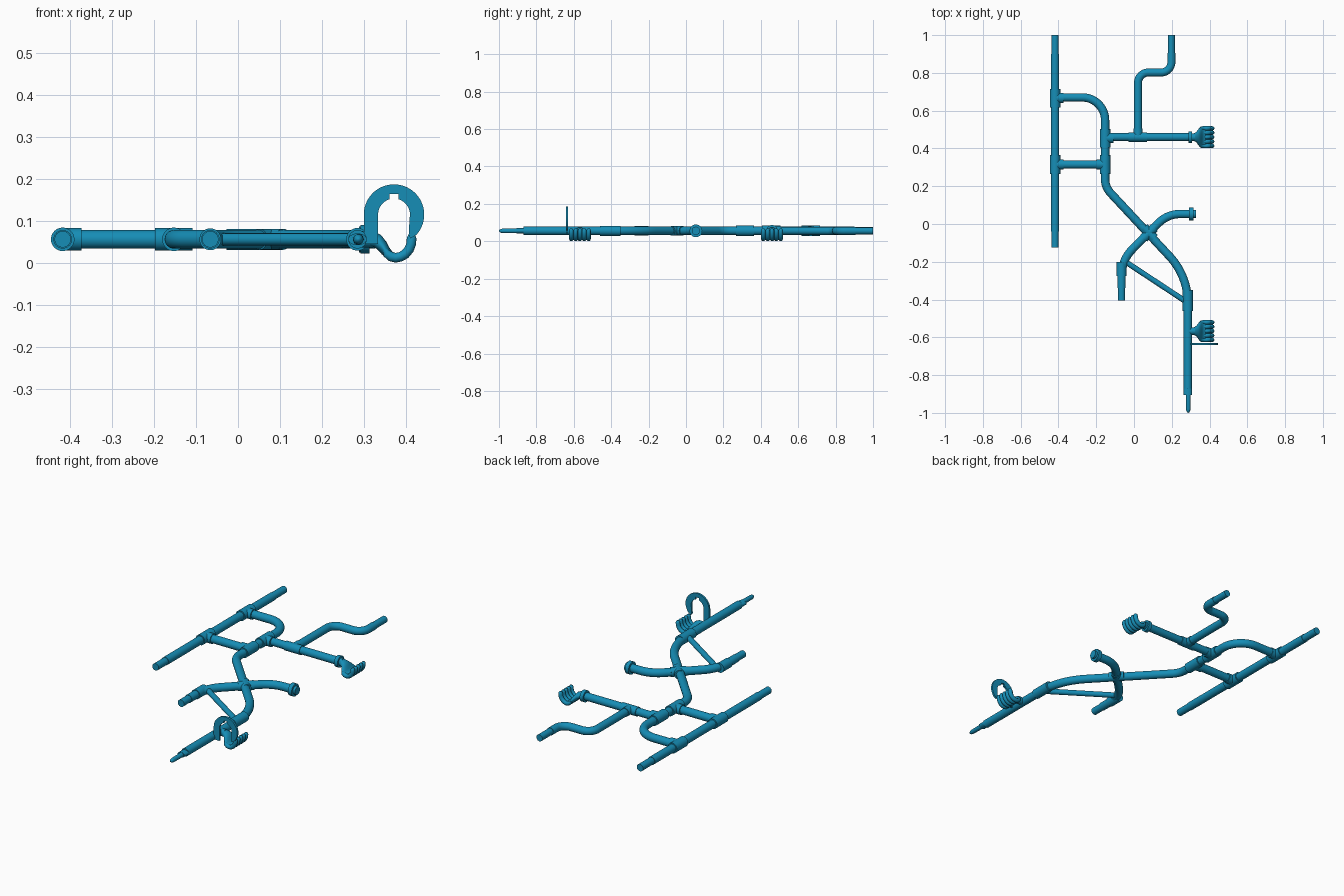
import bpy, bmesh, math
from mathutils import Vector

if "Cube" in bpy.data.objects:
    bpy.data.objects.remove(bpy.data.objects["Cube"])

Z = 0.056                      # height of the pipe centre lines
UP, SIDE = Vector((0, 0, 1)), Vector((0, 1, 0))
paint = bpy.data.materials.new("blue_paint")
paint.diffuse_color = (0.008, 0.27, 0.47, 1)
paint.use_nodes = True
paint.node_tree.nodes["Principled BSDF"].inputs["Base Color"].default_value = paint.diffuse_color


def finish(name, bm):
    bmesh.ops.recalc_face_normals(bm, faces=bm.faces)
    mesh = bpy.data.meshes.new(name)
    bm.to_mesh(mesh)
    bm.free()
    ob = bpy.data.objects.new(name, mesh)
    bpy.context.collection.objects.link(ob)
    mesh.materials.append(paint)
    bpy.ops.object.select_all(action='DESELECT')
    ob.select_set(True)
    bpy.context.view_layer.objects.active = ob
    bpy.ops.object.shade_smooth_by_angle(angle=math.radians(35))
    return ob


def sweep(name, path, radii, normal=UP, n=32):
    """Sweep an ellipse along a planar path; radii are (in plane, along normal)."""
    bm, rings = bmesh.new(), []
    for i, p in enumerate(path):
        t = (path[min(i + 1, len(path) - 1)] - path[max(i - 1, 0)]).normalized()
        u = t.cross(normal)
        a, b = radii[i]
        rings.append([bm.verts.new(p + u * a * math.cos(k * math.tau / n)
                                   + normal * b * math.sin(k * math.tau / n)) for k in range(n)])
    for r, s in zip(rings, rings[1:]):
        for k in range(n):
            bm.faces.new((r[k], r[(k + 1) % n], s[(k + 1) % n], s[k]))
    bm.faces.new(rings[0])
    bm.faces.new(rings[-1])
    return finish(name, bm)


def pipe(name, pts, r=0.022, flat=None):
    """Level pipe through (x, y[, bend radius]) points with rounded bends."""
    path = []
    for i, p in enumerate(pts):
        c = Vector((p[0], p[1], Z))
        if len(p) == 2:
            path.append(c)
            continue
        d0 = (Vector((*pts[i - 1][:2], Z)) - c).normalized()
        d1 = (Vector((*pts[i + 1][:2], Z)) - c).normalized()
        turn = math.pi - d0.angle(d1)
        cut = p[2] * math.tan(turn / 2)
        centre = c + (d0 + d1).normalized() * p[2] / math.cos(turn / 2)
        a, b = c + d0 * cut - centre, c + d1 * cut - centre
        for k in range(13):
            f = k / 12
            path.append(centre + (a * math.sin((1 - f) * turn) + b * math.sin(f * turn)) / math.sin(turn))
    return sweep(name, path, [(r, flat or r)] * len(path))


# long side rail with slimmer ends
pipe("side_rail", [(-0.418, 0.9), (-0.418, -0.04)])
pipe("side_rail_ends", [(-0.418, 1.0), (-0.418, -0.125)], 0.0195)

# main pipe: upper bend, diagonal and lower straight
pipe("main_pipe", [(-0.418, 0.67), (-0.153, 0.67, 0.12), (-0.153, 0.195, 0.11),
                   (0.285, -0.275, 0.36), (0.285, -0.87)])
pipe("main_pipe_flat_end", [(0.285, -0.86), (0.285, -0.905)], 0.022, 0.014)
tip = [(-0.9, 0.013), (-0.98, 0.012), (-0.99, 0.010), (-0.997, 0.006), (-1.0, 0.001)]
sweep("main_pipe_tip", [Vector((0.287, y, Z)) for y, r in tip], [(r, r) for y, r in tip])

# short bridge, arm and stepped outlet
pipe("bridge_pipe", [(-0.418, 0.315), (-0.153, 0.315)])
pipe("arm_pipe", [(-0.153, 0.46), (0.295, 0.46)], 0.021)
pipe("outlet_pipe", [(0.021, 0.46), (0.021, 0.802, 0.055), (0.198, 0.802, 0.055), (0.198, 0.905)], 0.021)
pipe("outlet_end", [(0.198, 0.89), (0.198, 1.0)], 0.0185)

# crossing pipe with flanged end, and its strut
pipe("cross_pipe", [(0.3, 0.053), (0.178, 0.053, 0.16), (-0.066, -0.191, 0.2), (-0.066, -0.34)])
pipe("cross_pipe_end", [(-0.066, -0.3), (-0.066, -0.405)], 0.0195)
pipe("cross_pipe_flange", [(0.292, 0.053), (0.314, 0.053)], 0.034)
pipe("cross_pipe_nozzle", [(0.31, 0.053), (0.327, 0.053)], 0.022)
pipe("strut", [(-0.045, -0.2), (0.28, -0.414)], 0.0145)

# straight collars: x, y, direction, half length, radius
for x, y, dx, dy, h, r in [(0.285, -0.405, 0, 1, 0.055, 0.027), (-0.066, -0.238, 0, 1, 0.038, 0.026),
                           (0.08, -0.047, 0.68, -0.733, 0.04, 0.025),
                           (0.08, -0.047, 0.707, 0.707, 0.04, 0.025)]:
    pipe("collar", [(x - dx * h, y - dy * h), (x + dx * h, y + dy * h)], r)

# tee fittings: centre, run axis and stub direction
for x, y, rx, ry, sx, sy, r in [(-0.418, 0.667, 0, 1, 1, 0, 0.028), (-0.418, 0.315, 0, 1, 1, 0, 0.028),
                                (-0.153, 0.455, 0, 1, 1, 0, 0.028), (-0.153, 0.315, 0, 1, -1, 0, 0.028),
                                (0.021, 0.46, 1, 0, 0, 1, 0.025)]:
    h = 0.049
    pipe("tee_run", [(x - rx * h, y - ry * h), (x + rx * h, y + ry * h)], r)
    pipe("tee_stub", [(x, y), (x + sx * 0.045, y + sy * 0.045)], r - 0.001)

# cupped hands: wrist, widening palm and five curled fingers
palm = [(0.318, 0.056, 0.019, 0.021), (0.332, 0.052, 0.017, 0.028), (0.343, 0.041, 0.014, 0.043),
        (0.352, 0.028, 0.012, 0.054), (0.363, 0.018, 0.010, 0.057), (0.376, 0.014, 0.008, 0.056)]
finger = [(0.350, 0.031, 0.006), (0.355, 0.022, 0.010), (0.365, 0.0145, 0.0115), (0.376, 0.012, 0.0115),
          (0.388, 0.0145, 0.0115), (0.399, 0.021, 0.0115), (0.408, 0.032, 0.0115), (0.413, 0.045, 0.0115),
          (0.414, 0.058, 0.0115), (0.414, 0.065, 0.009), (0.414, 0.069, 0.004)]
for y0 in (0.46, -0.567):
    pipe("wrist", [(0.285, y0), (0.322, y0)], 0.02)
    sweep("palm", [Vector((x, y0, z)) for x, z, a, b in palm], [(a, b) for x, z, a, b in palm], SIDE)
    for k in range(-2, 3):
        sweep("finger", [Vector((x, y0 + k * 0.0232, z)) for x, z, r in finger],
              [(r, r) for x, z, r in finger], SIDE, 16)
pipe("arm_flange", [(0.288, 0.46), (0.308, 0.46)], 0.031)

# flat hook plate with a notch at the top of its opening
def arc(r, a0, a1, n):
    return [(0.372 + r * math.cos(math.radians(a0 + (a1 - a0) * k / n)),
             0.115 + r * math.sin(math.radians(a0 + (a1 - a0) * k / n))) for k in range(n + 1)]

outline = ([(0.3, 0.045)] + arc(0.072, 180, -42, 36) + [(0.412, 0.058), (0.407, 0.066)]
           + arc(0.038, -12, 73, 12) + [(0.383, 0.164), (0.361, 0.164)]
           + arc(0.038, 107, 180, 12) + [(0.334, 0.045)])
bm = bmesh.new()
face = bm.faces.new([bm.verts.new((x, -0.641, z)) for x, z in outline])
new = bmesh.ops.extrude_face_region(bm, geom=[face])["geom"]
bmesh.ops.translate(bm, vec=(0, 0.011, 0), verts=[v for v in new if isinstance(v, bmesh.types.BMVert)])
finish("hook_plate", bm)
